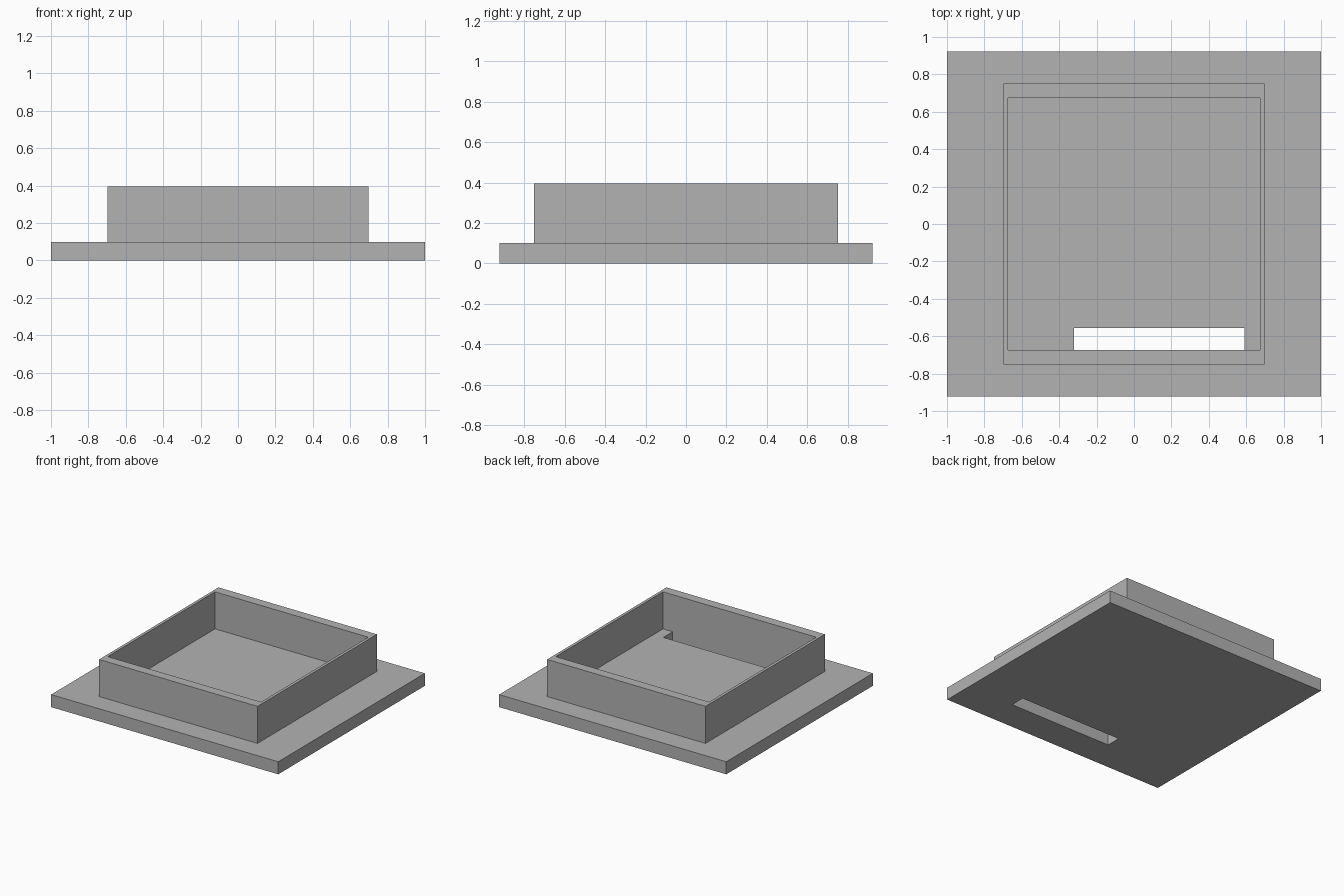
import bpy
from mathutils import Vector

cube = bpy.data.objects.get("Cube")
if cube:
    bpy.data.objects.remove(cube, do_unlink=True)

grey = bpy.data.materials.new("plain grey")
grey.use_nodes = True
colour = (0.45, 0.45, 0.45, 1)
grey.diffuse_color = colour
grey.node_tree.nodes["Principled BSDF"].inputs["Base Color"].default_value = colour


def box(name, low, high):
    """Axis-aligned box between two corners."""
    low, high = Vector(low), Vector(high)
    bpy.ops.mesh.primitive_cube_add(size=1)
    ob = bpy.context.object
    ob.name = name
    for v in ob.data.vertices:
        v.co = Vector(((low[i] + high[i]) / 2 + v.co[i] * (high[i] - low[i]) for i in range(3)))
    ob.data.materials.append(grey)
    return ob


def combine(target, tool, operation):
    """Apply a boolean and remove the tool object."""
    mod = target.modifiers.new(operation.lower(), "BOOLEAN")
    mod.operation, mod.solver, mod.object = operation, "EXACT", tool
    bpy.context.view_layer.objects.active = target
    bpy.ops.object.modifier_apply(modifier=mod.name)
    bpy.data.objects.remove(tool, do_unlink=True)


PLATE_TOP, WALL_TOP = 0.1, 0.395
INNER = 0.675

# Flange plate with the raised rectangular wall on it
housing = box("flanged_housing", (-1, -0.922, 0), (1, 0.922, PLATE_TOP))
wall = box("raised_wall", (-0.698, -0.751, 0.05), (0.698, 0.751, WALL_TOP))
combine(housing, wall, "UNION")

# Open pocket inside the wall, down to the plate
pocket = box("pocket_cutter", (-INNER, -INNER, PLATE_TOP), (INNER, INNER, 0.6))
combine(housing, pocket, "DIFFERENCE")

# Slot through the floor, flush with the front wall
slot = box("slot_cutter", (-0.32, -INNER, -0.1), (0.59, -0.557, 0.2))
combine(housing, slot, "DIFFERENCE")
